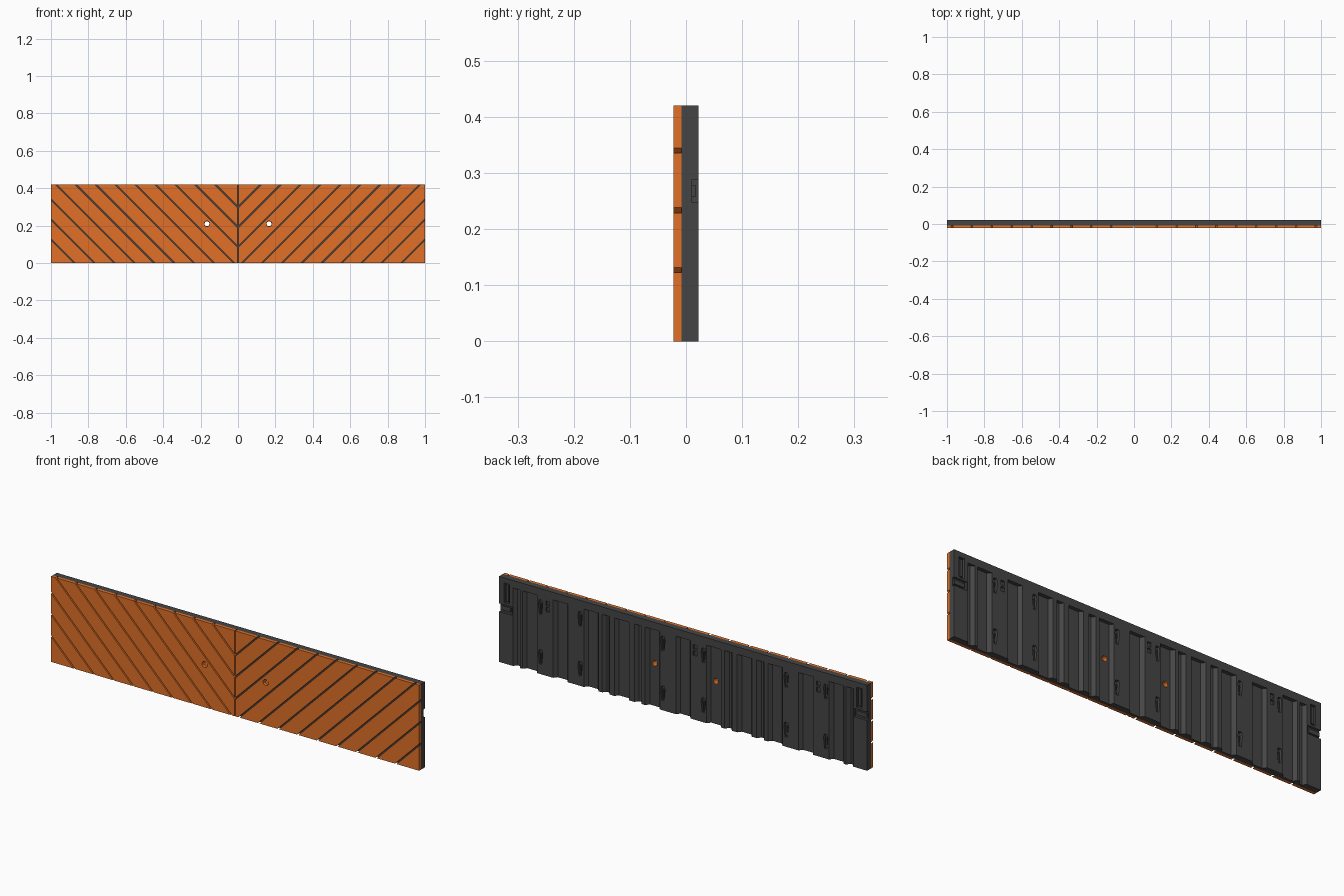
import bpy, bmesh, math
from mathutils import Vector

if "Cube" in bpy.data.objects:
    bpy.data.objects.remove(bpy.data.objects["Cube"])

W, H = 1.0, 0.42                       # half length, height
FRONT, SEAM, BACK = -0.0225, -0.008, 0.0225
FLOOR = 0.005                          # channel floor depth


def material(name, color):
    m = bpy.data.materials.new(name)
    m.diffuse_color = color
    m.use_nodes = True
    m.node_tree.nodes["Principled BSDF"].inputs["Base Color"].default_value = m.diffuse_color
    return m


ORANGE = material("orange_paint", (0.75, 0.16, 0.02, 1))
DARK = material("dark_steel", (0.06, 0.06, 0.06, 1))


def finish(name, bm, mat):
    bmesh.ops.recalc_face_normals(bm, faces=bm.faces[:])
    me = bpy.data.meshes.new(name)
    bm.to_mesh(me)
    bm.free()
    ob = bpy.data.objects.new(name, me)
    bpy.context.collection.objects.link(ob)
    if mat:
        me.materials.append(mat)
    return ob


def prism(bm, pts, direction):
    """Extrude a closed outline of 3D points along a vector."""
    d = Vector(direction)
    a = [bm.verts.new(p) for p in pts]
    b = [bm.verts.new(Vector(p) + d) for p in pts]
    n = len(a)
    bm.faces.new(a)
    bm.faces.new(b[::-1])
    for i in range(n):
        bm.faces.new((a[i], a[(i + 1) % n], b[(i + 1) % n], b[i]))


def box(bm, x0, x1, y0, y1, z0, z1):
    prism(bm, [(x0, y0, z0), (x1, y0, z0), (x1, y0, z1), (x0, y0, z1)], (0, y1 - y0, 0))


def circle(x, z, r, y, n=20):
    return [(x + r * math.cos(2 * math.pi * i / n), y, z + r * math.sin(2 * math.pi * i / n))
            for i in range(n)]


def clip(poly, f):
    """Keep the part of a 2D polygon where f >= 0."""
    out = []
    for p, q in zip(poly, poly[1:] + poly[:1]):
        fp, fq = f(p), f(q)
        if fp >= 0:
            out.append(p)
        if fp * fq < 0:
            t = fp / (fp - fq)
            out.append((p[0] + t * (q[0] - p[0]), p[1] + t * (q[1] - p[1])))
    return out


def apply(ob, mod):
    bpy.context.view_layer.objects.active = ob
    bpy.ops.object.modifier_apply(modifier=mod.name)


def cut(ob, bm):
    cutter = finish("cutter", bm, None)
    cutter.hide_render = True
    m = ob.modifiers.new("cut", 'BOOLEAN')
    m.operation, m.solver, m.object = 'DIFFERENCE', 'EXACT', cutter
    apply(ob, m)
    bpy.data.objects.remove(cutter)


def bolt_holes():
    bm = bmesh.new()
    for s in (-1, 1):
        prism(bm, circle(s * 0.166, 0.21, 0.0145, -0.05), (0, 0.1, 0))
    return bm


# Front planks: diagonal strips with open gaps, mirrored into a chevron
bm = bmesh.new()
pitch, gap = 0.1065, 0.0045
lines = [-0.873 + pitch * k for k in range(12)]
bounds = [-2] + lines + [2]
for lo, hi in zip(bounds, bounds[1:]):
    p = [(0.0025, 0), (W, 0), (W, H), (0.0025, H)]
    p = clip(p, lambda v: v[1] - v[0] - lo - gap)
    p = clip(p, lambda v: hi - gap - v[1] + v[0])
    if len(p) > 2:
        prism(bm, [(x, FRONT, z) for x, z in p], (0, SEAM - FRONT, 0))
planks = finish("front_planks", bm, ORANGE)
m = planks.modifiers.new("mirror", 'MIRROR')
m.use_mirror_merge = False
apply(planks, m)
cut(planks, bolt_holes())

# Dark backing panel
bm = bmesh.new()
box(bm, -W, W, SEAM, BACK, 0, H)
back = finish("back_panel", bm, DARK)

# Trapezoid channels, open at the bottom, ending under the top rail
bm = bmesh.new()
channels = [(k / 6, 0.04) for k in range(-5, 6)]
channels += [(s * x, 0.02) for s in (-1, 1) for x in (0.245, 0.42, 0.905)]
for c, w in channels:
    prism(bm, [(c - w, BACK + 0.0001, -0.01), (c - w + 0.014, FLOOR, -0.01),
               (c + w - 0.014, FLOOR, -0.01), (c + w, BACK + 0.0001, -0.01)], (0, 0, 0.393))
cut(back, bm)

# Lashing pockets, small hinge slots and end latch recesses
bm = bmesh.new()
pockets = [(s * x, z) for s in (-1, 1) for x in (0.11, 0.56, 0.775) for z in (0.085, 0.33)]
for x, z in pockets:
    prism(bm, [(x + dx, 0.009, z + dz) for dx, dz in
               ((-0.006, -0.037), (0.006, -0.037), (0.012, 0.015), (0.008, 0.034),
                (-0.008, 0.034), (-0.012, 0.015))], (0, 0.03, 0))
for x in (-0.735, -0.065, 0.735):
    for z in (0.315, 0.345):
        box(bm, x - 0.01, x + 0.01, 0.014, 0.04, z, z + 0.022)
for s in (-1, 1):
    xs = sorted((s * 0.93, s * 1.01))
    box(bm, *xs, 0.011, 0.04, 0.247, 0.288)
    xs = sorted((s * 0.943, s * 0.972))
    box(bm, *xs, 0.011, 0.04, 0.298, 0.395)
cut(back, bm)
cut(back, bolt_holes())

# Lashing bars inside the pockets
bm = bmesh.new()
for x, z in pockets:
    box(bm, x - 0.003, x + 0.003, 0.008, 0.018, z - 0.03, z + 0.015)
finish("lashing_bars", bm, DARK)

# Latch handles and bolts in the end recesses
bm = bmesh.new()
for s in (-1, 1):
    x = s * 0.9575
    box(bm, x - 0.007, x + 0.007, 0.010, 0.020, 0.305, 0.388)
    xs = sorted((s * 0.94, s * 0.995))
    box(bm, *xs, 0.010, 0.018, 0.258, 0.278)
finish("end_latches", bm, DARK)

# Orange sleeves lining the bolt holes
bm = bmesh.new()
for s in (-1, 1):
    rings = [[bm.verts.new(p) for p in circle(s * 0.166, 0.21, r, y)]
             for r, y in ((0.0145, SEAM), (0.0145, FLOOR + 0.001),
                          (0.013, FLOOR + 0.001), (0.013, SEAM))]
    for a, b in zip(rings, rings[1:] + rings[:1]):
        for i in range(20):
            j = (i + 1) % 20
            bm.faces.new((a[i], a[j], b[j], b[i]))
finish("hole_sleeves", bm, ORANGE)
